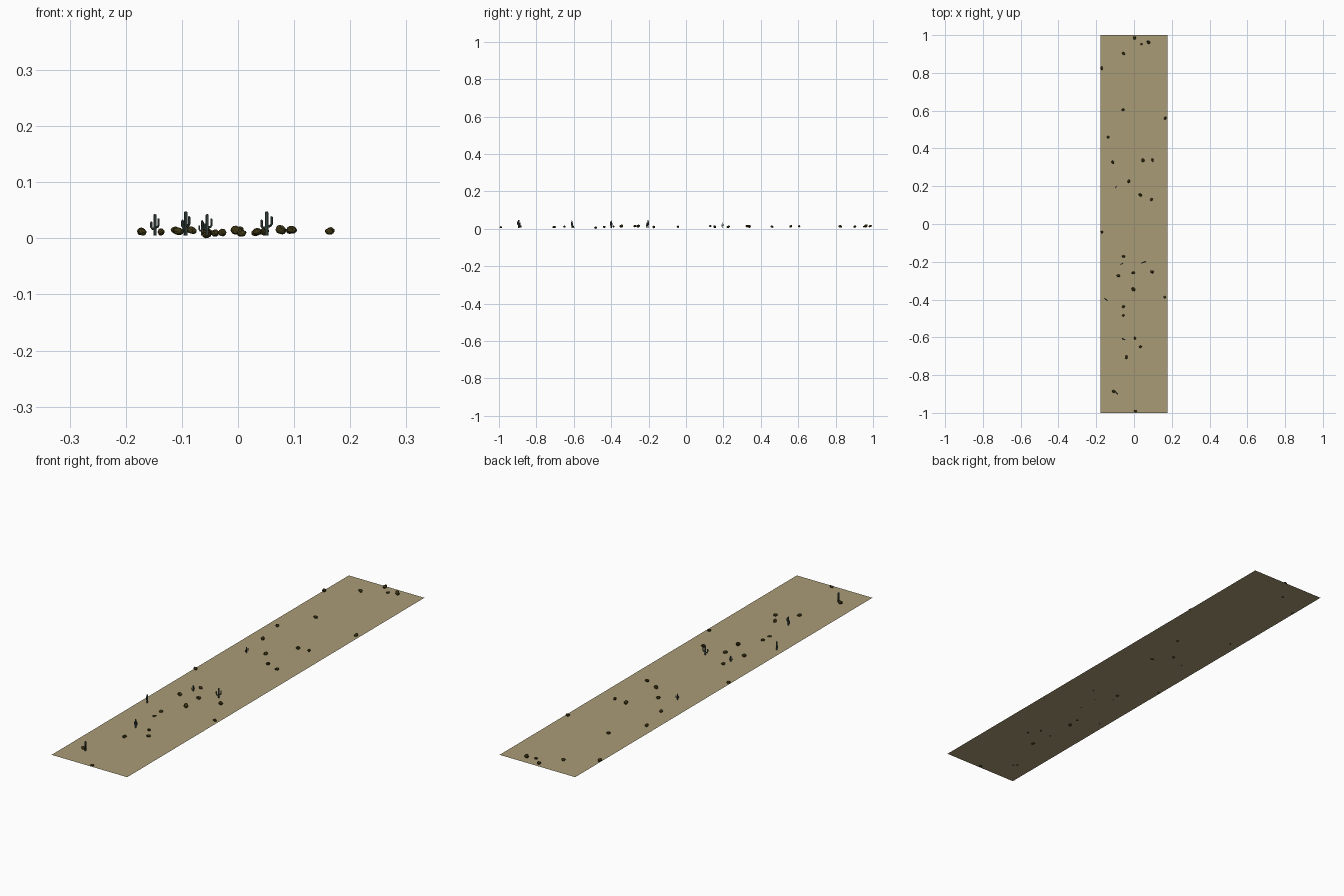
import bpy, bmesh, random
from math import pi
from mathutils import Vector, Matrix, noise

if "Cube" in bpy.data.objects:
    bpy.data.objects.remove(bpy.data.objects["Cube"])

random.seed(4)


def material(name, color):
    m = bpy.data.materials.new(name)
    m.diffuse_color = (*color, 1)
    m.use_nodes = True
    m.node_tree.nodes["Principled BSDF"].inputs["Base Color"].default_value = m.diffuse_color
    return m


SAND = material("sand", (0.40, 0.33, 0.18))
STONE = material("stone", (0.045, 0.036, 0.007))
GREEN = material("cactus_green", (0.055, 0.085, 0.07))
GROUND_Z = 0.009


def add_object(name, bm, mat):
    mesh = bpy.data.meshes.new(name)
    bm.to_mesh(mesh)
    bm.free()
    mesh.materials.append(mat)
    obj = bpy.data.objects.new(name, mesh)
    bpy.context.collection.objects.link(obj)
    return obj


# Desert strip: one flat sheet
bm = bmesh.new()
bmesh.ops.create_grid(bm, x_segments=1, y_segments=1, size=1,
                      matrix=Matrix.Diagonal((0.178, 1, 1, 1)))
ground = add_object("desert_ground", bm, SAND)
ground.location.z = GROUND_Z


# Faceted boulders: lumpy, tilted, half sunk in the sand
def boulder(name, x, y, z, size):
    bm = bmesh.new()
    bmesh.ops.create_icosphere(bm, subdivisions=2, radius=1)
    seed = Vector((x, y, z)) * 50
    for v in bm.verts:
        v.co *= 1 + 0.22 * noise.noise(v.co * 1.3 + seed)
    tilt = Matrix.Rotation(random.uniform(0, 2 * pi), 4, 'Z') @ \
        Matrix.Rotation(random.uniform(-0.5, 0.5), 4, 'Y')
    shape = Matrix.Diagonal((0.55 * size, 0.42 * size, 0.38 * size, 1))
    bmesh.ops.transform(bm, matrix=tilt @ shape, verts=bm.verts)
    add_object(name, bm, STONE).location = (x, y, z)


# x, y, centre height, width
BOULDERS = [
    (0.003, 0.985, 0.016, 0.017), (0.077, 0.962, 0.017, 0.020),
    (0.040, 0.952, 0.013, 0.012), (-0.055, 0.903, 0.014, 0.017),
    (-0.172, 0.825, 0.014, 0.018), (-0.058, 0.605, 0.015, 0.015),
    (0.165, 0.560, 0.015, 0.016), (-0.137, 0.460, 0.013, 0.015),
    (-0.112, 0.327, 0.016, 0.017), (0.047, 0.337, 0.014, 0.018),
    (0.098, 0.338, 0.017, 0.015), (-0.028, 0.226, 0.012, 0.017),
    (0.033, 0.154, 0.013, 0.018), (0.093, 0.130, 0.016, 0.015),
    (-0.171, -0.043, 0.013, 0.015), (-0.055, -0.172, 0.011, 0.016),
    (-0.083, -0.273, 0.016, 0.018), (-0.004, -0.258, 0.015, 0.017),
    (0.096, -0.253, 0.017, 0.018), (-0.003, -0.346, 0.016, 0.021),
    (0.163, -0.388, 0.014, 0.014), (-0.056, -0.437, 0.012, 0.015),
    (-0.056, -0.483, 0.008, 0.016), (0.005, -0.605, 0.013, 0.015),
    (0.034, -0.650, 0.013, 0.015), (-0.041, -0.705, 0.011, 0.018),
    (-0.107, -0.886, 0.014, 0.018), (0.007, -0.990, 0.010, 0.015),
]
for i, spec in enumerate(BOULDERS):
    boulder(f"boulder_{i + 1}", *spec)


# Eight-sided tube with a rounded tip along a bent path
def limb(bm, path, radius):
    path = [Vector(p) for p in path]
    end = path[-1]
    tip = [(end + Vector((0, 0, 0.7 * radius)), 0.75), (end + Vector((0, 0, radius)), 0.25)]
    stations = [(p, 1) for p in path] + tip
    rings = []
    for i, (p, r) in enumerate(stations):
        ahead = stations[min(i + 1, len(stations) - 1)][0]
        behind = stations[max(i - 1, 0)][0]
        turn = Vector((0, 0, 1)).rotation_difference(ahead - behind)
        rings.append([bm.verts.new(p + turn @ (Matrix.Rotation(k * pi / 4, 3, 'Z')
                                               @ Vector((radius * r, 0, 0))))
                      for k in range(8)])
    for a, b in zip(rings, rings[1:]):
        for k in range(8):
            bm.faces.new((a[k], a[(k + 1) % 8], b[(k + 1) % 8], b[k]))
    bm.faces.new(rings[-1])
    bm.faces.new(rings[0][::-1])


# Branching cactus: trunk and an upturned arm on each side
def cactus(name, x, y, height, angle):
    bm = bmesh.new()
    limb(bm, [(0, 0, 0), (0, 0, 0.5), (0, 0, 0.92)], 0.08)
    for side, low, top in ((1, 0.38, 0.74), (-1, 0.3, 0.6)):
        s = side * 0.22
        limb(bm, [(0, 0, low), (s * 0.7, 0, low + 0.01), (s, 0, low + 0.09), (s, 0, top)], 0.055)
    bmesh.ops.scale(bm, vec=(height,) * 3, verts=bm.verts)
    obj = add_object(name, bm, GREEN)
    obj.location = (x, y, 0.007)
    obj.rotation_euler.z = angle


CACTI = [
    (-0.148, -0.400, 0.038, -0.7), (-0.093, -0.894, 0.043, -0.9),
    (-0.055, -0.610, 0.038, -0.4), (0.051, -0.203, 0.043, 0.3),
    (-0.064, -0.210, 0.027, 0.6), (-0.095, 0.194, 0.027, 1.2),
]
for i, spec in enumerate(CACTI):
    cactus(f"cactus_{i + 1}", *spec)

# Rest the lowest point on z = 0
bpy.context.view_layer.update()
objs = list(bpy.context.scene.objects)
low = min((o.matrix_world @ v.co).z for o in objs for v in o.data.vertices)
for o in objs:
    o.location.z -= low
